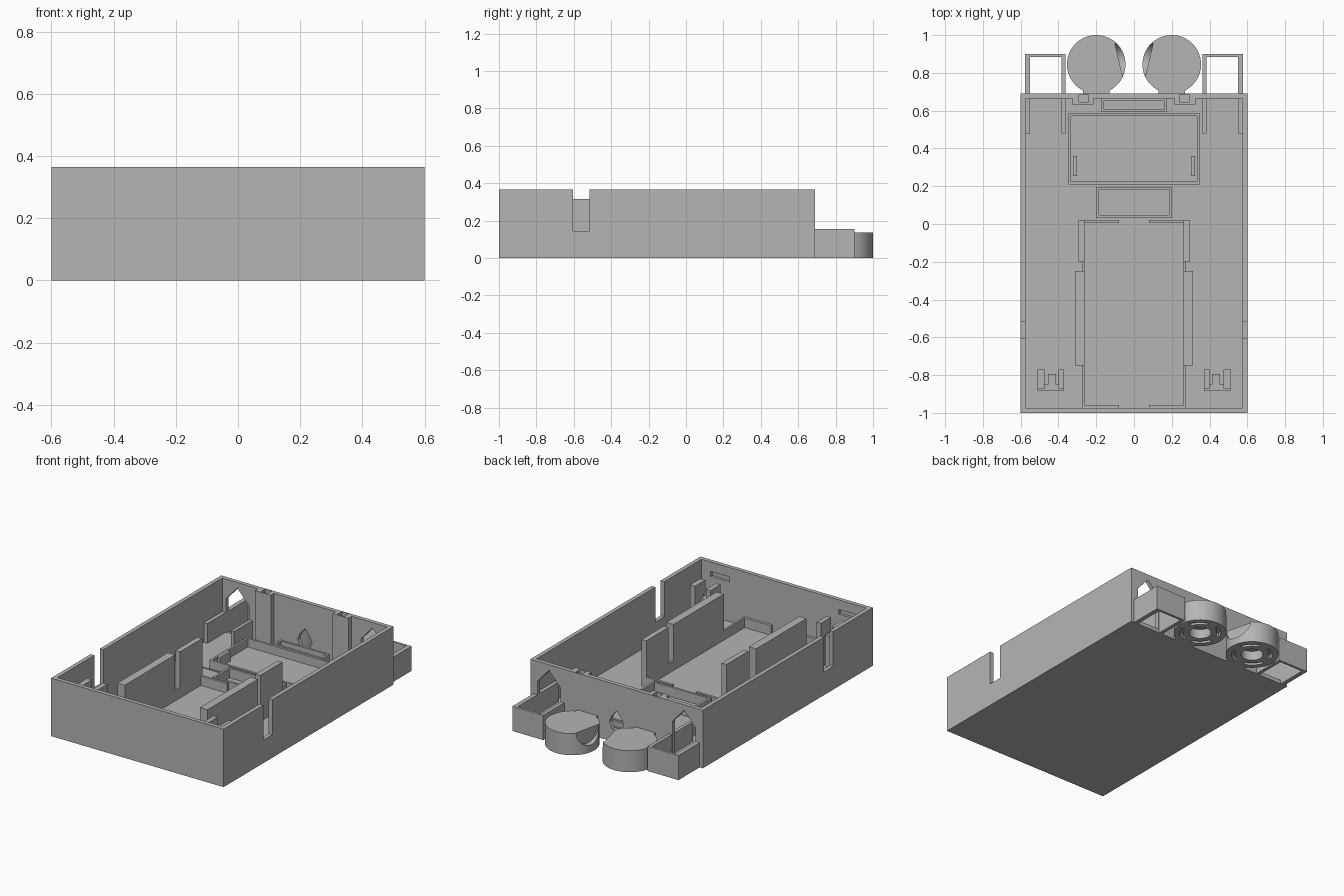
import bpy, bmesh, math
from mathutils import Matrix, Vector

old = bpy.data.objects.get("Cube")
if old:
    bpy.data.objects.remove(old, do_unlink=True)

grey = bpy.data.materials.new("plain_grey")
grey.use_nodes = True
COLOUR = (0.46, 0.46, 0.46, 1)
grey.diffuse_color = COLOUR
grey.node_tree.nodes["Principled BSDF"].inputs["Base Color"].default_value = COLOUR


def finish(name, bm):
    bmesh.ops.recalc_face_normals(bm, faces=bm.faces)
    mesh = bpy.data.meshes.new(name)
    bm.to_mesh(mesh)
    bm.free()
    mesh.materials.append(grey)
    ob = bpy.data.objects.new(name, mesh)
    bpy.context.collection.objects.link(ob)
    return ob


def box(name, x0, x1, y0, y1, z0, z1):
    bm = bmesh.new()
    size = Matrix.Diagonal((x1 - x0, y1 - y0, z1 - z0, 1))
    mid = Matrix.Translation(((x0 + x1) / 2, (y0 + y1) / 2, (z0 + z1) / 2))
    bmesh.ops.create_cube(bm, size=1, matrix=mid @ size)
    return finish(name, bm)


def drum(name, centre, radius, depth, axis=(0, 0, 1)):
    bm = bmesh.new()
    turn = Vector(axis).to_track_quat('Z', 'Y').to_matrix().to_4x4()
    bmesh.ops.create_cone(bm, cap_ends=True, segments=64, radius1=radius, radius2=radius,
                          depth=depth, matrix=Matrix.Translation(centre) @ turn)
    return finish(name, bm)


def prism(name, points, y0, y1):
    # extrude an x-z outline along y
    bm = bmesh.new()
    face = bm.faces.new([bm.verts.new((x, y0, z)) for x, z in points])
    new = bmesh.ops.extrude_face_region(bm, geom=[face])["geom"]
    bmesh.ops.translate(bm, vec=(0, y1 - y0, 0),
                        verts=[v for v in new if isinstance(v, bmesh.types.BMVert)])
    return finish(name, bm)


def boolean(ob, other, operation='DIFFERENCE'):
    mod = ob.modifiers.new("cut", 'BOOLEAN')
    mod.operation, mod.object, mod.solver = operation, other, 'EXACT'
    bpy.context.view_layer.update()
    graph = bpy.context.evaluated_depsgraph_get()
    mesh = bpy.data.meshes.new_from_object(ob.evaluated_get(graph))
    ob.modifiers.clear()
    ob.data = mesh
    bpy.data.objects.remove(other, do_unlink=True)


def smooth(ob):
    bpy.ops.object.select_all(action='DESELECT')
    ob.select_set(True)
    bpy.context.view_layer.objects.active = ob
    bpy.ops.object.shade_smooth_by_angle(angle=math.radians(30))


def sided(name, s, x0, x1, *rest):
    # box measured on the left, flipped to side s
    a, b = sorted((s * x0, s * x1))
    return box(f"{name}_{'left' if s > 0 else 'right'}", a, b, *rest)


def rim(name, x0, x1, y0, y1, top, t=0.014):
    # low rectangular wall with an open middle
    ob = box(name, x0, x1, y0, y1, FLOOR - 0.005, top)
    boolean(ob, box("cutter", x0 + t, x1 - t, y0 + t, y1 - t, 0, 1))
    return ob


FLOOR, TOP, BACK, WALL = 0.025, 0.365, 0.69, 0.026
LOW = 0.085

# Main open case
case = box("case", -0.6, 0.6, -1, BACK, 0, TOP)
boolean(case, box("cutter", -0.6 + WALL, 0.6 - WALL, -1 + WALL, BACK - WALL, FLOOR, 1))
for s in (-1, 1):
    # side notch, pointed doorway and shallow slot in the front wall
    boolean(case, sided("cutter", s, 0.55, 0.65, -0.605, -0.515, 0.145, 1))
    arch = [(s * (0.47 + dx), z) for dx, z in
            ((-0.08, FLOOR), (0.08, FLOOR), (0.08, 0.24), (0, 0.33), (-0.08, 0.24))]
    boolean(case, prism("cutter", arch, 0.6, 0.8))
    boolean(case, sided("cutter", s, 0.38, 0.51, -0.99, -0.95, 0.275, 0.305))
leaf = [(-0.03, 0.08), (0.03, 0.08), (0.05, 0.12), (0.035, 0.16), (0, 0.2),
        (-0.035, 0.16), (-0.05, 0.12)]
boolean(case, prism("cutter", leaf, 0.6, 0.8))

# Slightly raised rear floor
box("rear_floor", -0.575, 0.575, 0.205, 0.665, FLOOR - 0.01, FLOOR + 0.006)

# Low rims of the rear compartments
rim("rear_tray_rim", -0.347, 0.347, 0.21, 0.587, LOW)
rim("middle_tray_rim", -0.2, 0.2, 0.033, 0.197, LOW)
rim("small_tray_rim", -0.172, 0.172, 0.592, 0.668, LOW)

for s in (-1, 1):
    # Main tray: tall side walls and low corner rims
    sided("long_wall", s, 0.262, 0.313, -0.75, -0.25, FLOOR - 0.005, 0.315)
    sided("short_wall", s, 0.262, 0.295, -0.2, 0.02, FLOOR - 0.005, 0.315)
    sided("tray_side_rim", s, 0.262, 0.274, -0.97, 0.02, FLOOR - 0.005, LOW)
    sided("tray_front_rim", s, 0.08, 0.274, -0.975, -0.957, FLOOR - 0.005, LOW)
    sided("tray_back_rim", s, 0.08, 0.274, 0.005, 0.02, FLOOR - 0.005, LOW)
    sided("tray_peg", s, 0.303, 0.322, 0.255, 0.36, FLOOR, LOW + 0.01)

    # Full height column with a square socket
    column = sided("column", s, 0.215, 0.325, 0.633, BACK - 0.01, FLOOR - 0.005, TOP)
    boolean(column, sided("cutter", s, 0.243, 0.29, 0.642, 0.685, 0.2, 1))
    boolean(case, sided("cutter", s, 0.243, 0.29, 0.642, 0.685, 0.2, 1))

    # Side bay reaching through the back wall
    sided("bay_outer_wall", s, 0.55, 0.578, 0.48, 0.9, 0, 0.155)
    sided("bay_inner_wall", s, 0.363, 0.385, 0.48, 0.9, 0, 0.155)
    sided("bay_end_wall", s, 0.363, 0.578, 0.885, 0.9, 0, 0.155)

    # Bracket near the front corner
    sided("bracket_back", s, 0.37, 0.51, -0.885, -0.85, FLOOR - 0.005, 0.22)
    sided("bracket_post", s, 0.412, 0.455, -0.86, -0.795, FLOOR - 0.005, 0.22)
    sided("bracket_inner_arm", s, 0.37, 0.4, -0.87, -0.77, FLOOR - 0.005, 0.3)
    sided("bracket_outer_arm", s, 0.475, 0.51, -0.87, -0.77, FLOOR - 0.005, 0.3)

    # Round turret with neck, scoop and hollow underside
    name = "turret_left" if s > 0 else "turret_right"
    turret = drum(name, (s * 0.2, 0.845, 0.0675), 0.155, 0.135)
    boolean(turret, sided("cutter", s, 0.13, 0.27, 0.67, 0.73, 0, 0.135), 'UNION')
    axis = Vector((-s * 0.97, 0.23, 0))
    boolean(turret, drum("cutter", Vector((s * 0.08, 0.868, 0.135)) + axis * 0.2,
                         0.09, 0.4, axis))
    boolean(turret, drum("cutter", (s * 0.2, 0.845, 0), 0.065, 0.12))
    groove = drum("cutter_ring", (s * 0.2, 0.845, 0), 0.122, 0.06)
    boolean(groove, drum("cutter", (s * 0.2, 0.845, 0), 0.1, 0.2))
    for bar in ((0.03, 0.2), (0.2, 0.03)):
        boolean(groove, box("cutter", s * 0.2 - bar[0], s * 0.2 + bar[0],
                            0.845 - bar[1], 0.845 + bar[1], -0.1, 0.1))
    boolean(turret, groove)
    smooth(turret)
